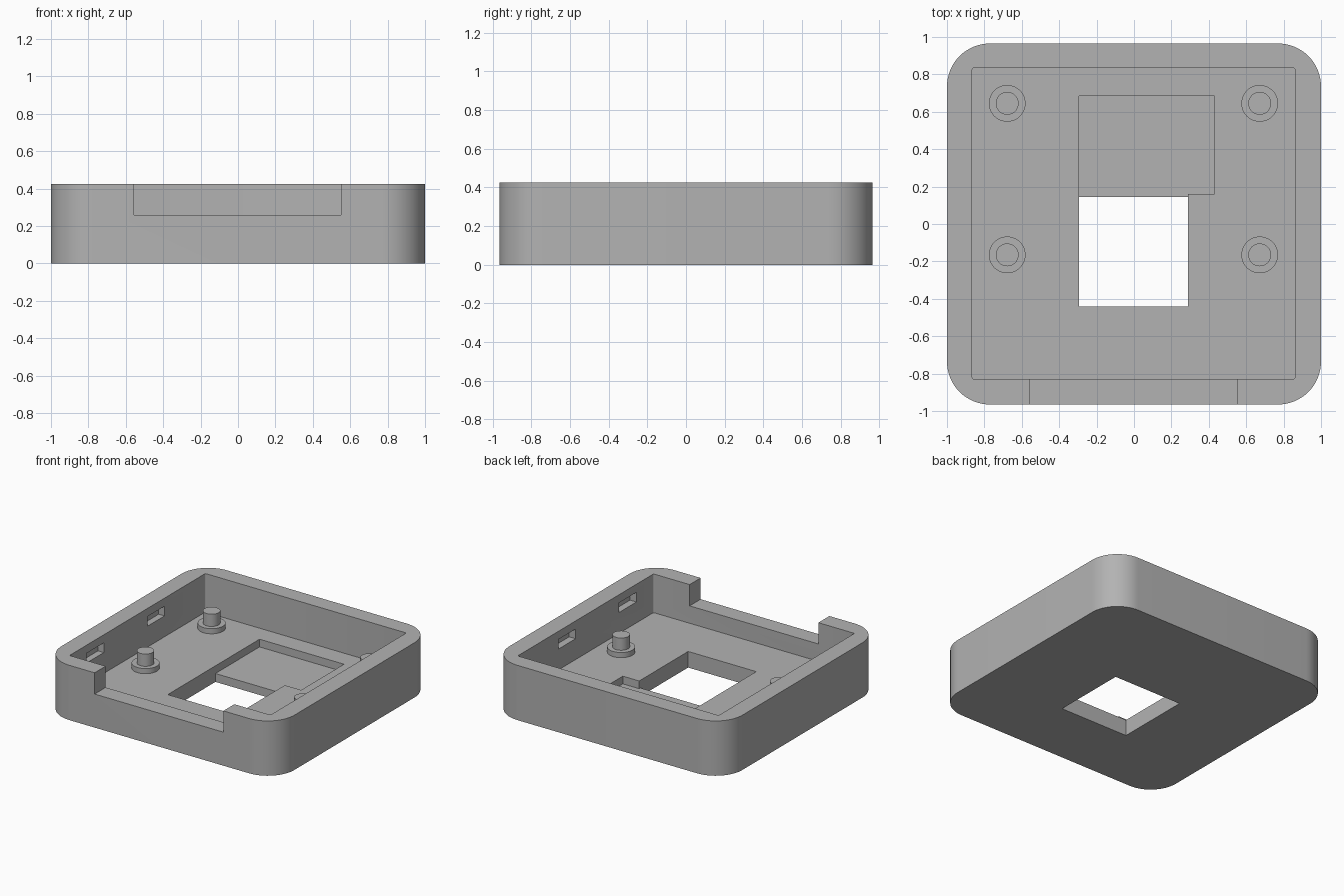
import bpy, bmesh, math

if "Cube" in bpy.data.objects:
    bpy.data.objects.remove(bpy.data.objects["Cube"])

grey = bpy.data.materials.new("plain grey")
grey.use_nodes = True
GREY = (0.45, 0.45, 0.45, 1)
grey.diffuse_color = GREY
grey.node_tree.nodes["Principled BSDF"].inputs["Base Color"].default_value = GREY

HEIGHT, FLOOR, SHELF, LIP = 0.425, 0.125, 0.065, 0.26
ABOVE = 0.6


def prism(name, outline, z0, z1):
    """Extrude a counter-clockwise outline from z0 to z1."""
    bm = bmesh.new()
    base = bm.faces.new([bm.verts.new((x, y, z0)) for x, y in outline])
    top = bmesh.ops.extrude_face_region(bm, geom=[base])["geom"]
    for v in top:
        if isinstance(v, bmesh.types.BMVert):
            v.co.z = z1
    bmesh.ops.recalc_face_normals(bm, faces=bm.faces)
    mesh = bpy.data.meshes.new(name)
    bm.to_mesh(mesh)
    bm.free()
    mesh.materials.append(grey)
    ob = bpy.data.objects.new(name, mesh)
    bpy.context.collection.objects.link(ob)
    return ob


def rect(x0, x1, y0, y1, r=0, steps=16):
    """Rectangle outline, with rounded corners when r is given."""
    if not r:
        return [(x0, y0), (x1, y0), (x1, y1), (x0, y1)]
    centres = [(x1 - r, y1 - r), (x0 + r, y1 - r), (x0 + r, y0 + r), (x1 - r, y0 + r)]
    points = []
    for q, (cx, cy) in enumerate(centres):
        for i in range(steps + 1):
            a = math.pi / 2 * (q + i / steps)
            points.append((cx + r * math.cos(a), cy + r * math.sin(a)))
    return points


def circle(cx, cy, r, n=48):
    return [(cx + r * math.cos(math.tau * i / n), cy + r * math.sin(math.tau * i / n))
            for i in range(n)]


def cut(body, outline, z0, z1):
    """Subtract a prism from the body and discard the cutter."""
    cutter = prism("cutter", outline, z0, z1)
    cutter.hide_render = True
    mod = body.modifiers.new("cut", 'BOOLEAN')
    mod.operation, mod.solver, mod.object = 'DIFFERENCE', 'EXACT', cutter
    bpy.context.view_layer.update()
    result = bpy.data.meshes.new_from_object(
        body.evaluated_get(bpy.context.evaluated_depsgraph_get()))
    body.modifiers.clear()
    body.data = result
    bpy.data.objects.remove(cutter)


# Rounded tray with its cavity
tray = prism("tray", rect(-1, 1, -0.965, 0.965, 0.23), 0, HEIGHT)
cut(tray, rect(-0.865, 0.86, -0.83, 0.835, 0.01, 4), FLOOR, ABOVE)

# Wide notch in the front wall
cut(tray, rect(-0.555, 0.55, -1.1, -0.7), LIP, ABOVE)

# Stepped recess in the floor, then the square opening through it
cut(tray, [(-0.295, -0.44), (0.29, -0.44), (0.29, 0.16), (0.43, 0.16),
           (0.43, 0.685), (-0.295, 0.685)], SHELF, 0.2)
cut(tray, rect(-0.295, 0.29, -0.44, 0.145), -0.1, 0.2)

# Blind clip slots inside both side walls
for side in (-1, 1):
    for y in (-0.515, 0.23):
        x0, x1 = sorted((side * 0.8, side * 0.915))
        cut(tray, rect(x0, x1, y - 0.105, y + 0.105), 0.287, 0.362)

# Mounting posts: a collar with a locating pin
parts = [tray]
for side, x in (("right", -0.678), ("left", 0.672)):
    for end, y in (("front", -0.165), ("back", 0.645)):
        parts.append(prism(f"{end}_{side}_collar", circle(x, y, 0.098), FLOOR - 0.01, 0.165))
        parts.append(prism(f"{end}_{side}_pin", circle(x, y, 0.061), FLOOR, LIP))

# Smooth the curved walls, keep edges sharp
bpy.ops.object.select_all(action='DESELECT')
for ob in parts:
    ob.select_set(True)
bpy.context.view_layer.objects.active = tray
bpy.ops.object.shade_smooth_by_angle(angle=math.radians(30))
